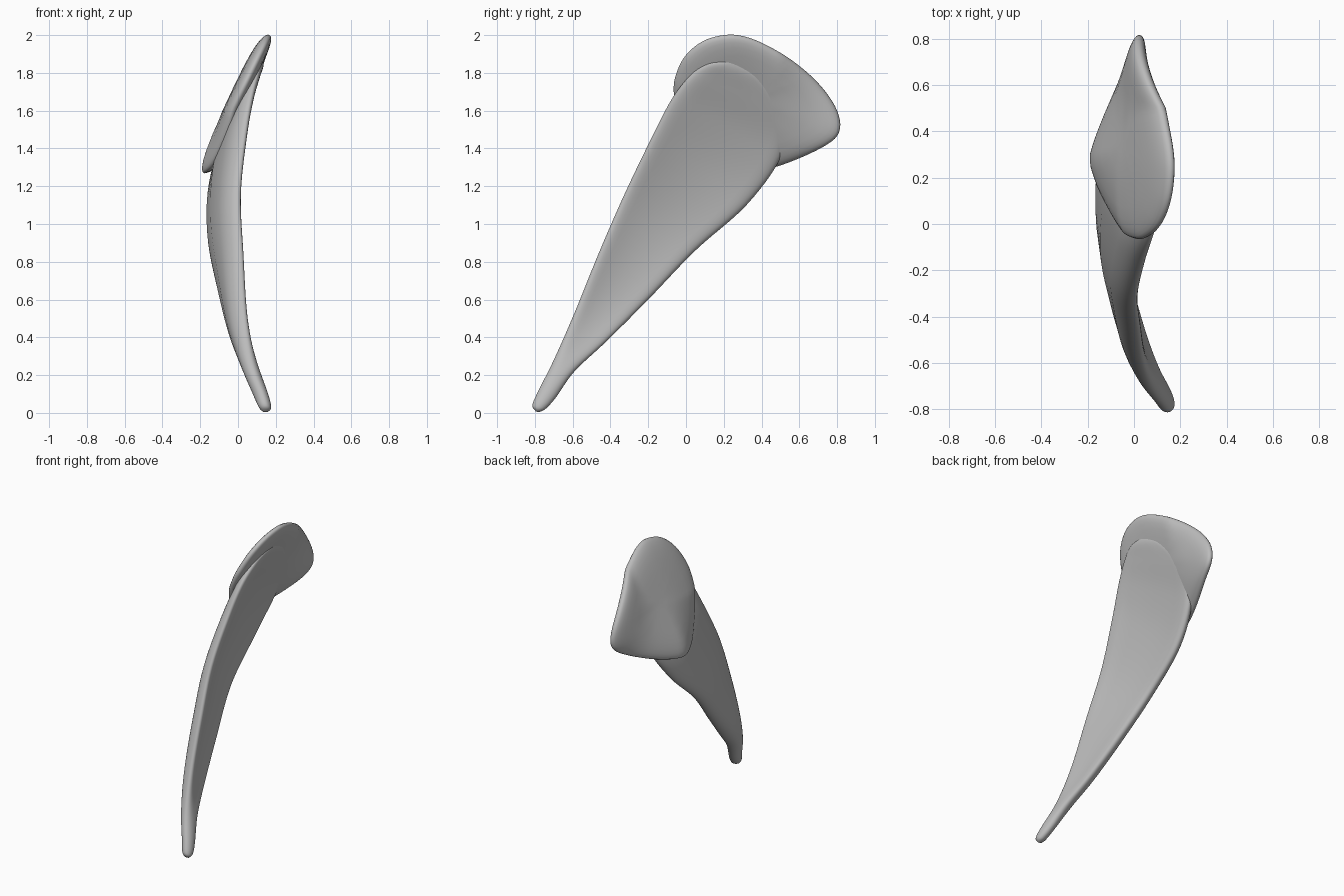
import bpy, bmesh, math
from mathutils import Vector

old = bpy.data.objects.get("Cube")
if old:
    bpy.data.objects.remove(old)

grey = bpy.data.materials.new("plain grey")
grey.use_nodes = True
tone = (0.5, 0.5, 0.5, 1)
grey.diffuse_color = tone
grey.node_tree.nodes["Principled BSDF"].inputs["Base Color"].default_value = tone


def spline(points, steps, closed=False):
    """Smooth curve through points of any dimension."""
    pts = [Vector(p) for p in points]
    n = len(pts)
    pick = (lambda i: pts[i % n]) if closed else (lambda i: pts[max(0, min(n - 1, i))])
    out = []
    for i in range(n if closed else n - 1):
        a, b, c, d = (pick(i + k) for k in (-1, 0, 1, 2))
        for s in range(steps):
            t = s / steps
            out.append(b + (c - a) * (t / 2) + (a * 2 - b * 5 + c * 4 - d) * (t * t / 2)
                       + (b * 3 - a - c * 3 + d) * (t ** 3 / 2))
    return out if closed else out + [pts[-1]]


def skin(name, rings):
    """Join equal rings of points into one closed smooth solid."""
    bm = bmesh.new()
    loops = [[bm.verts.new(p) for p in ring] for ring in rings]
    n = len(loops[0])
    for a, b in zip(loops, loops[1:]):
        for i in range(n):
            j = (i + 1) % n
            bm.faces.new((a[i], a[j], b[j], b[i]))
    for loop in (loops[0], loops[-1]):
        centre = bm.verts.new(sum((v.co for v in loop), Vector()) / n)
        for i in range(n):
            bm.faces.new((loop[i], loop[(i + 1) % n], centre))
    bmesh.ops.recalc_face_normals(bm, faces=bm.faces)
    for f in bm.faces:
        f.smooth = True
    mesh = bpy.data.meshes.new(name)
    bm.to_mesh(mesh)
    bm.free()
    mesh.materials.append(grey)
    obj = bpy.data.objects.new(name, mesh)
    bpy.context.collection.objects.link(obj)
    return obj


# Long blade: front edge y z x, rear edge y z x, camber, half thickness
stations = [
    (-.795, .008, .147, -.78, .004, .147, 0, .012),
    (-.813, .04, .145, -.745, .02, .147, 0, .029),
    (-.785, .11, .125, -.69, .08, .125, 0, .036),
    (-.70, .28, .065, -.59, .22, .075, .005, .041),
    (-.59, .53, .028, -.42, .38, .018, .026, .042),
    (-.46, .85, .01, -.20, .60, -.045, .036, .043),
    (-.32, 1.17, -.002, .05, .86, -.105, .04, .042),
    (-.17, 1.48, .032, .32, 1.10, -.11, .045, .041),
    (-.07, 1.67, .065, .50, 1.35, -.065, .03, .038),
    (.03, 1.795, .097, .54, 1.57, .004, .012, .035),
    (.115, 1.852, .115, .43, 1.75, .065, 0, .03),
    (.2, 1.868, .12, .3, 1.845, .105, 0, .018),
]


def blade_ring(s, sides=40):
    front, rear = Vector((s[2], s[0], s[1])), Vector((s[5], s[3], s[4]))
    power = min(1, .12 + .09 / (rear - front).length)
    ring = []
    for k in range(sides):
        a = math.tau * k / sides
        c = math.cos(a)
        u = .5 - .5 * math.copysign(abs(c) ** power, c)
        p = front.lerp(rear, u)
        # the outer side is a little fuller than the inner one
        fullness = 1.22 if math.sin(a) < 0 else 1
        p.x += s[7] * fullness * math.sin(a) - s[6] * 4 * u * (1 - u)
        ring.append(p)
    return ring


skin("long_blade", [blade_ring(s) for s in spline(stations, 6)])

# Curved top plate: side outline, then rings swelling over a twisted surface
outline = spline([
    (.2, 2.0), (.3, 1.995), (.42, 1.95), (.57, 1.86), (.71, 1.735), (.8, 1.6), (.81, 1.485),
    (.72, 1.405), (.5, 1.31), (.3, 1.268), (.15, 1.3), (.04, 1.41), (-.035, 1.56),
    (-.065, 1.7), (-.05, 1.8), (0, 1.895), (.09, 1.968)], 5, closed=True)
middle = Vector((.36, 1.65))


def plate_ring(r, side):
    swell, power = (.045, 7) if side > 0 else (.052, 4)
    ring = []
    for p in outline:
        y, z = middle.lerp(p, r)
        x = .47 * (z - 1.665)
        # rear end and lower front corner both curl the same way
        x += .54 * max(0, y - .25) ** 1.2 * max(0, 1.95 - z)
        x += .7 * max(0, .3 - y) * max(0, 1.6 - z)
        # upper rear edge dips back
        x -= .7 * max(0, y - .5) * max(0, z - 1.4)
        x += side * swell * math.sqrt(max(0, 1 - r ** power))
        ring.append(Vector((x, y, z)))
    return ring


radii = [.12, .3, .5, .68, .8, .88, .93, .965, .988]
skin("top_plate", [plate_ring(r, 1) for r in radii] + [plate_ring(1, 0)]
     + [plate_ring(r, -1) for r in reversed(radii)])
